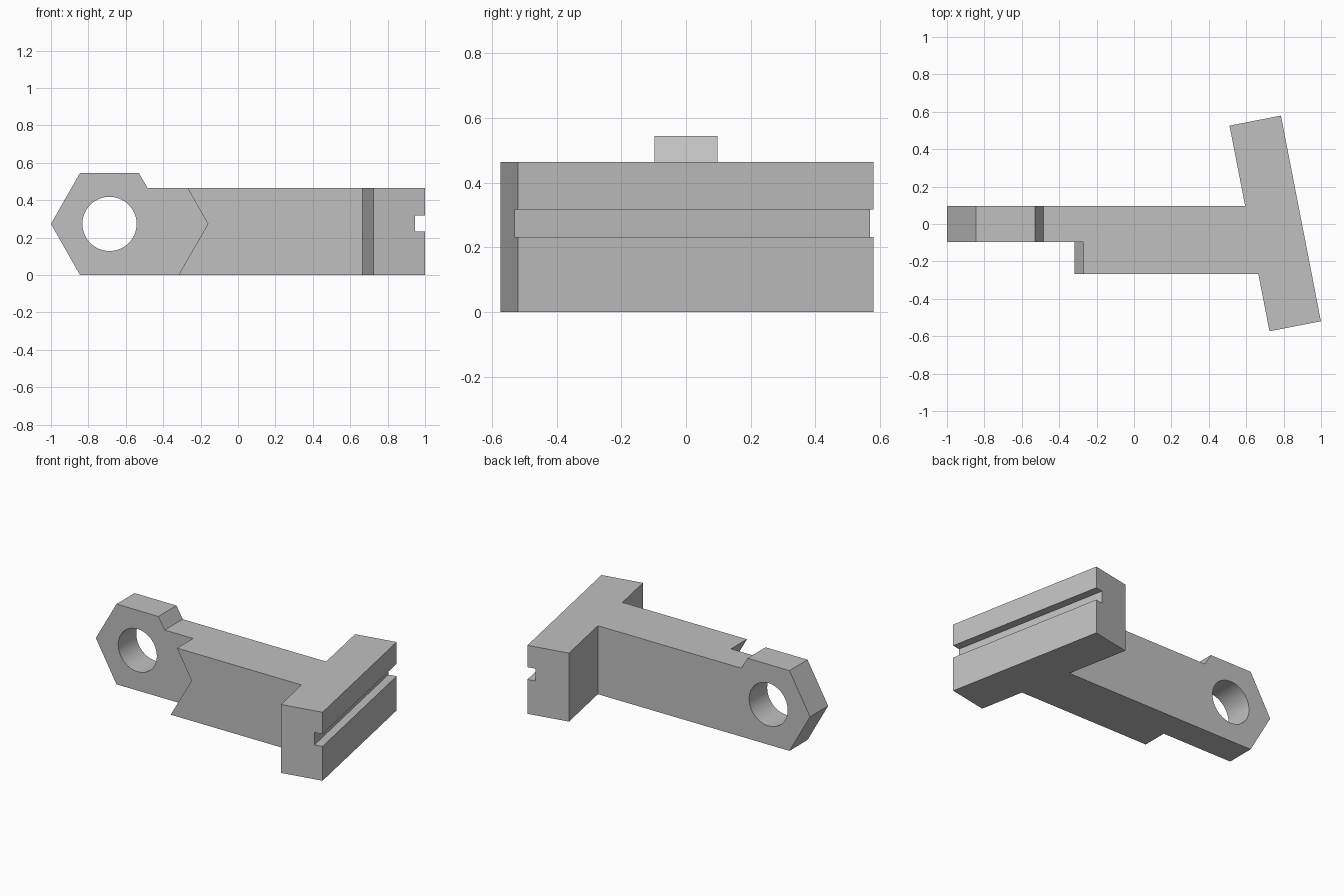
import bpy, bmesh, math
from mathutils import Matrix

cube = bpy.data.objects.get("Cube")
if cube:
    bpy.data.objects.remove(cube, do_unlink=True)

grey = bpy.data.materials.new("plain_grey")
grey.use_nodes = True
color = (0.53, 0.53, 0.53, 1)
grey.diffuse_color = color
grey.node_tree.nodes["Principled BSDF"].inputs["Base Color"].default_value = color


def prism(name, profile, y0, y1, matrix=Matrix()):
    """Extrude an x-z profile from y0 to y1."""
    bm = bmesh.new()
    face = bm.faces.new([bm.verts.new((x, y0, z)) for x, z in profile])
    grown = bmesh.ops.extrude_face_region(bm, geom=[face])["geom"]
    moved = [v for v in grown if isinstance(v, bmesh.types.BMVert)]
    bmesh.ops.translate(bm, verts=moved, vec=(0, y1 - y0, 0))
    bmesh.ops.recalc_face_normals(bm, faces=bm.faces)
    bm.transform(matrix)
    mesh = bpy.data.meshes.new(name)
    bm.to_mesh(mesh)
    bm.free()
    obj = bpy.data.objects.new(name, mesh)
    bpy.context.collection.objects.link(obj)
    mesh.materials.append(grey)
    return obj


def combine(target, tool, operation):
    """Apply a boolean and discard the tool."""
    mod = target.modifiers.new(operation.lower(), "BOOLEAN")
    mod.operation, mod.solver, mod.object = operation, "EXACT", tool
    bpy.context.view_layer.objects.active = target
    bpy.ops.object.modifier_apply(modifier=mod.name)
    bpy.data.objects.remove(tool, do_unlink=True)


HEIGHT, MID, END = 0.465, 0.273, 0.73

# Rear arm with the hexagonal eye end
bracket = prism("slotted_bracket", [
    (-0.845, 0), (-1, MID), (-0.845, 0.545), (-0.53, 0.545),
    (-0.483, HEIGHT), (END, HEIGHT), (END, 0)], -0.097, 0.097)

# Front thickening with a notched end
front_arm = prism("front_arm", [
    (-0.318, 0), (-0.161, MID), (-0.27, HEIGHT),
    (END, HEIGHT), (END, 0)], -0.268, 0)
combine(bracket, front_arm, "UNION")

# Slanted head with a groove along its outer face
w, depth, low, high = 0.14, 0.055, 0.233, 0.317
slant = Matrix.Translation((0.755, 0.003, 0)) @ Matrix.Rotation(math.radians(11), 4, "Z")
head = prism("head", [
    (-w, 0), (w, 0), (w, low), (w - depth, low), (w - depth, high),
    (w, high), (w, HEIGHT), (-w, HEIGHT)], -0.56, 0.56, slant)
combine(bracket, head, "UNION")

# Round eye through the hexagonal end
circle = [(-0.687 + 0.145 * math.cos(a), MID + 0.145 * math.sin(a))
          for a in (math.tau * i / 64 for i in range(64))]
combine(bracket, prism("eye_cutter", circle, -1, 1), "DIFFERENCE")

bpy.ops.object.select_all(action="DESELECT")
bracket.select_set(True)
bpy.context.view_layer.objects.active = bracket
bpy.ops.object.shade_smooth_by_angle(angle=math.radians(25))
